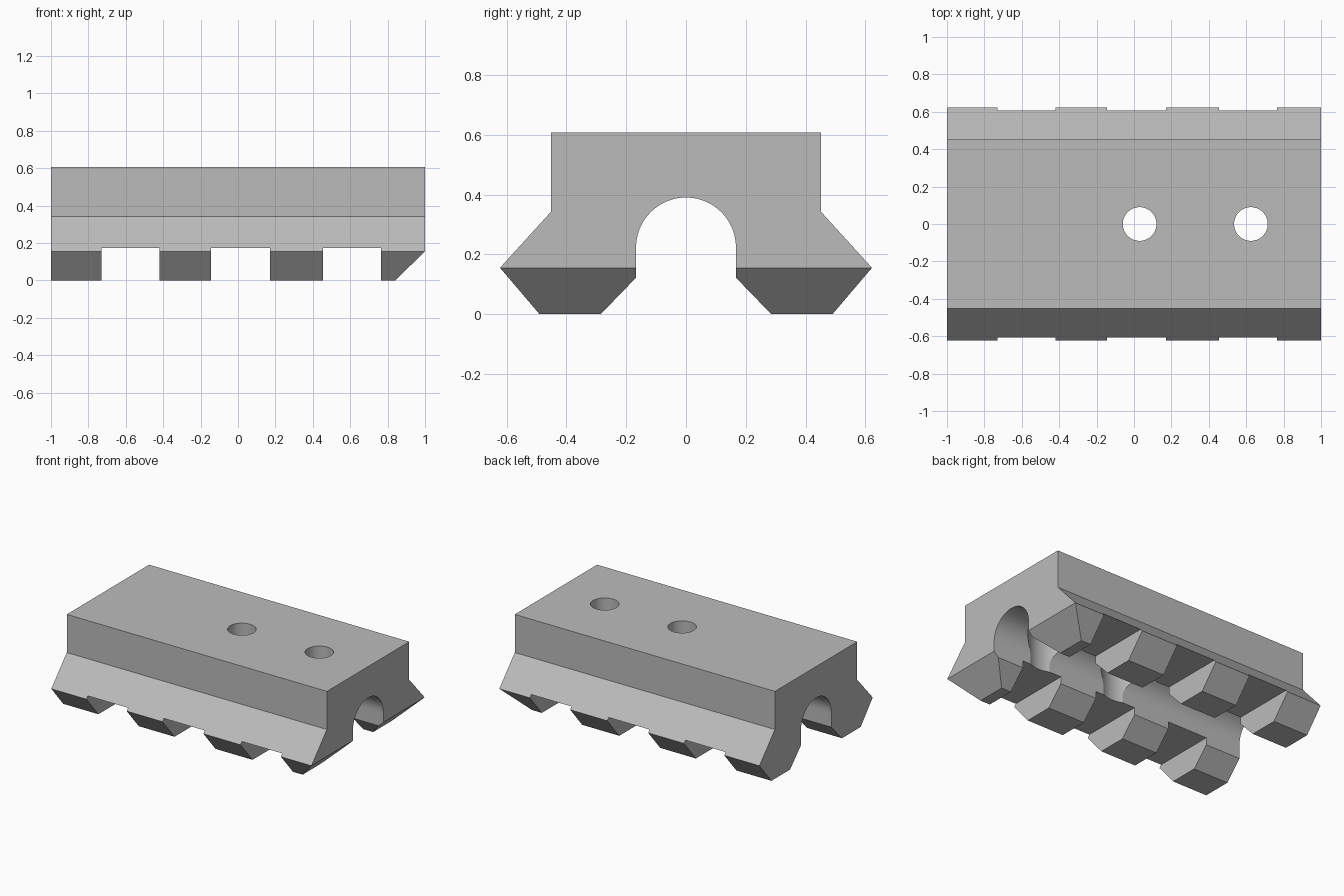
import bpy, bmesh, math
from mathutils import Vector

cube = bpy.data.objects.get("Cube")
if cube:
    bpy.data.objects.remove(cube, do_unlink=True)

grey = bpy.data.materials.new("neutral grey")
grey.use_nodes = True
COLOUR = (0.5, 0.5, 0.5, 1)
grey.diffuse_color = COLOUR
grey.node_tree.nodes["Principled BSDF"].inputs["Base Color"].default_value = COLOUR


def prism(name, points, sweep):
    """Closed solid made by sweeping a flat outline along a vector."""
    bm = bmesh.new()
    face = bm.faces.new([bm.verts.new(p) for p in points])
    moved = bmesh.ops.extrude_face_region(bm, geom=[face])["geom"]
    bmesh.ops.translate(bm, vec=Vector(sweep),
                        verts=[v for v in moved if isinstance(v, bmesh.types.BMVert)])
    bmesh.ops.recalc_face_normals(bm, faces=bm.faces)
    mesh = bpy.data.meshes.new(name)
    bm.to_mesh(mesh)
    bm.free()
    mesh.materials.append(grey)
    obj = bpy.data.objects.new(name, mesh)
    bpy.context.collection.objects.link(obj)
    return obj


def disc(x, radius, z, sides=64):
    turn = 2 * math.pi / sides
    return [(x + radius * math.cos(i * turn), radius * math.sin(i * turn), z)
            for i in range(sides)]


def cut(target, cutter):
    cutter.hide_render = True
    mod = target.modifiers.new("cut", "BOOLEAN")
    mod.operation = "DIFFERENCE"
    mod.solver = "EXACT"
    mod.object = cutter
    bpy.context.view_layer.objects.active = target
    bpy.ops.object.modifier_apply(modifier=mod.name)
    bpy.data.objects.remove(cutter, do_unlink=True)


# Body: mirrored flared section with a round-topped channel
R, SPRING = 0.167, 0.223
outer = [(0.452, 0.607), (0.452, 0.342), (0.622, 0.155), (0.49, 0),
         (0.285, 0), (R, 0.122)]
arch = [(R * math.cos(a), SPRING + R * math.sin(a))
        for a in (math.pi * i / 40 for i in range(41))]
section = outer + arch + [(-y, z) for y, z in reversed(outer)]
body = prism("rail_body", [(-1, y, z) for y, z in section], (2, 0, 0))

# Cross slots that leave the teeth
for start, end in ((-0.73, -0.42), (-0.145, 0.17), (0.455, 0.765)):
    outline = [(start, -1, -0.1), (end, -1, -0.1), (end, -1, 0.172), (start, -1, 0.172)]
    cut(body, prism("slot_cutter", outline, (0, 2, 0)))

# Sloped underside of the left end
wedge = [(0.737, -1, -0.1), (1.1, -1, 0.252), (1.1, -1, -0.1)]
cut(body, prism("wedge_cutter", wedge, (0, 2, 0)))

# Screw holes with wider bores below
for x in (0.03, 0.625):
    cut(body, prism("bore_cutter", disc(x, 0.184, -0.1), (0, 0, 0.5)))
    cut(body, prism("hole_cutter", disc(x, 0.09, 0.3), (0, 0, 0.5)))

# Smooth round walls, sharp flat edges
bpy.ops.object.select_all(action="DESELECT")
body.select_set(True)
bpy.context.view_layer.objects.active = body
bpy.ops.object.shade_smooth_by_angle(angle=math.radians(25))
